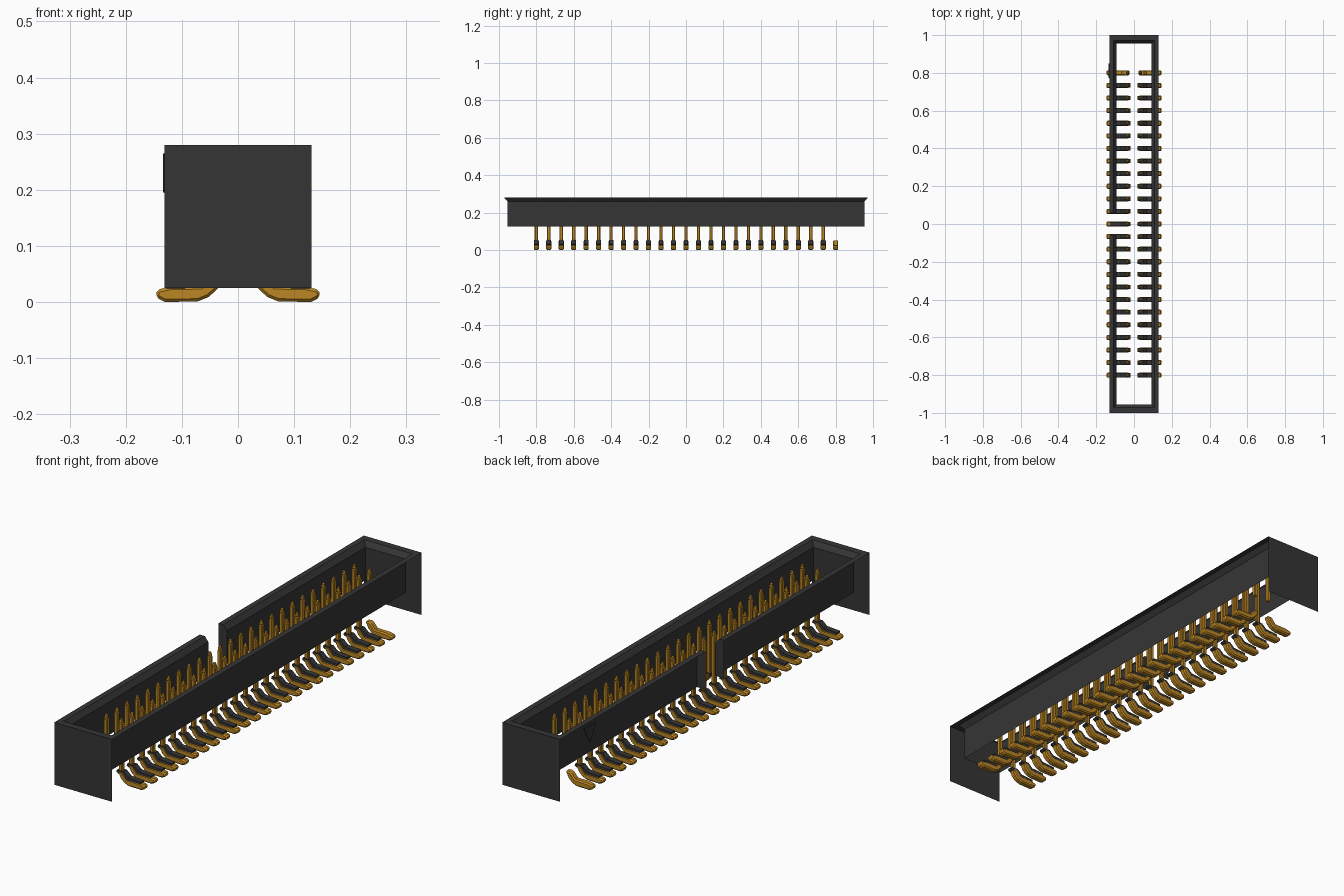
import bpy, bmesh, math
from mathutils import Matrix, Vector

cube = bpy.data.objects.get("Cube")
if cube:
    bpy.data.objects.remove(cube, do_unlink=True)


def material(name, rgb):
    m = bpy.data.materials.new(name)
    m.use_nodes = True
    m.diffuse_color = (*rgb, 1)
    bsdf = next(n for n in m.node_tree.nodes if n.type == 'BSDF_PRINCIPLED')
    bsdf.inputs["Base Color"].default_value = (*rgb, 1)
    return m


BLACK = material("black plastic", (0.036, 0.036, 0.036))
GOLD = material("gold metal", (0.50, 0.24, 0.018))


def finish(bm, name, mat, bevel=0):
    me = bpy.data.meshes.new(name)
    bm.to_mesh(me)
    bm.free()
    ob = bpy.data.objects.new(name, me)
    bpy.context.collection.objects.link(ob)
    me.materials.append(mat)
    if bevel:
        mod = ob.modifiers.new("edges", 'BEVEL')
        mod.width = bevel
        mod.segments = 1
        mod.limit_method = 'ANGLE'
        mod.angle_limit = math.radians(50)
    return ob


def face(bm, pts):
    return bm.faces.new([bm.verts.new(p) for p in pts])


def extrude_profile(bm, pts, y, width, side=1):
    """Closed x-z profile, extruded along y and centred on y."""
    f = face(bm, [(side * x, y - width / 2, z) for x, z in pts])
    new = bmesh.ops.extrude_face_region(bm, geom=[f])["geom"]
    verts = [v for v in new if isinstance(v, bmesh.types.BMVert)]
    bmesh.ops.translate(bm, verts=verts, vec=(0, width, 0))


def column(bm, x, y, z0, z1, r0, r1):
    """Square column, optionally tapered."""
    mat = Matrix.Translation((x, y, (z0 + z1) / 2)) @ Matrix.Rotation(math.pi / 4, 4, 'Z')
    k = math.sqrt(2)
    bmesh.ops.create_cone(bm, cap_ends=True, segments=4, radius1=r0 * k,
                          radius2=r1 * k, depth=z1 - z0, matrix=mat)


OUT_X, IN_X, LIP_X = 0.131, 0.092, 0.108
FLOOR, LIP, TOP, NOTCH = 0.125, 0.26, 0.28, 0.06

# Shroud: inner walls, sloped lip and flat rim
bm = bmesh.new()
sections = [(IN_X, 0.955, FLOOR), (IN_X, 0.955, LIP),
            (LIP_X, 0.972, TOP), (OUT_X, 1.0, TOP)]
rings = []
for hx, hy, z in sections:
    rings.append([bm.verts.new((sx * hx, sy * hy, z))
                  for sx, sy in ((-1, -1), (1, -1), (1, 1), (-1, 1))])
for a, b in zip(rings, rings[1:]):
    for i in range(4):
        j = (i + 1) % 4
        bm.faces.new((a[j], a[i], b[i], b[j]))

# Keying notch through the right wall
for y in (-NOTCH, NOTCH):
    bmesh.ops.bisect_plane(bm, geom=bm.verts[:] + bm.edges[:] + bm.faces[:],
                           plane_co=(0, y, 0), plane_no=(0, 1, 0))
gap = [f for f in bm.faces
       if f.calc_center_median().x < -0.05 and abs(f.calc_center_median().y) < NOTCH]
bmesh.ops.delete(bm, geom=gap, context='FACES')
for y in (-NOTCH, NOTCH):
    face(bm, [(-OUT_X, y, FLOOR)] + [(-hx, y, z) for hx, hy, z in sections])

# Full-height end plates
for s in (-1, 1):
    face(bm, [(-s * OUT_X, s, 0.025), (-s * OUT_X, s, TOP),
              (s * OUT_X, s, TOP), (s * OUT_X, s, 0.025)])
finish(bm, "shroud", BLACK)

# First-pin triangle marker
bm = bmesh.new()
tri = face(bm, [(-0.131, 0.773, 0.265), (-0.131, 0.85, 0.265), (-0.131, 0.811, 0.195)])
new = bmesh.ops.extrude_face_region(bm, geom=[tri])["geom"]
bmesh.ops.translate(bm, verts=[v for v in new if isinstance(v, bmesh.types.BMVert)],
                    vec=(-0.003, 0, 0))
bmesh.ops.recalc_face_normals(bm, faces=bm.faces[:])
finish(bm, "pin_marker", BLACK)

# Contacts: two rows of posts, feet and foot covers
COUNT, PITCH, ROW = 25, 0.0667, 0.034
foot = [(0.022, 0.052), (0.036, 0.024), (0.052, 0.009), (0.072, 0.001), (0.130, 0.0),
        (0.146, 0.008), (0.145, 0.022), (0.120, 0.027), (0.066, 0.028), (0.046, 0.052)]
cover = [(0.018, 0.046), (0.060, 0.025), (0.128, 0.024), (0.128, 0.032),
         (0.070, 0.036), (0.050, 0.054), (0.020, 0.054)]
posts, feet, covers = bmesh.new(), bmesh.new(), bmesh.new()
for i in range(COUNT):
    y = (i - (COUNT - 1) / 2) * PITCH
    last = i == COUNT - 1
    for side in (-1, 1):
        x = side * ROW
        column(posts, x, y, FLOOR if last else 0.04, 0.248, 0.0085, 0.0085)
        column(posts, x, y, 0.248, 0.266, 0.0085, 0.004)
        extrude_profile(feet, foot, y, 0.027, side)
        if not last:
            extrude_profile(covers, cover, y, 0.023, side)
for b in (posts, feet, covers):
    bmesh.ops.recalc_face_normals(b, faces=b.faces[:])
finish(posts, "contact_posts", GOLD, 0.003)
finish(feet, "contact_feet", GOLD, 0.005)
finish(covers, "foot_covers", BLACK)
